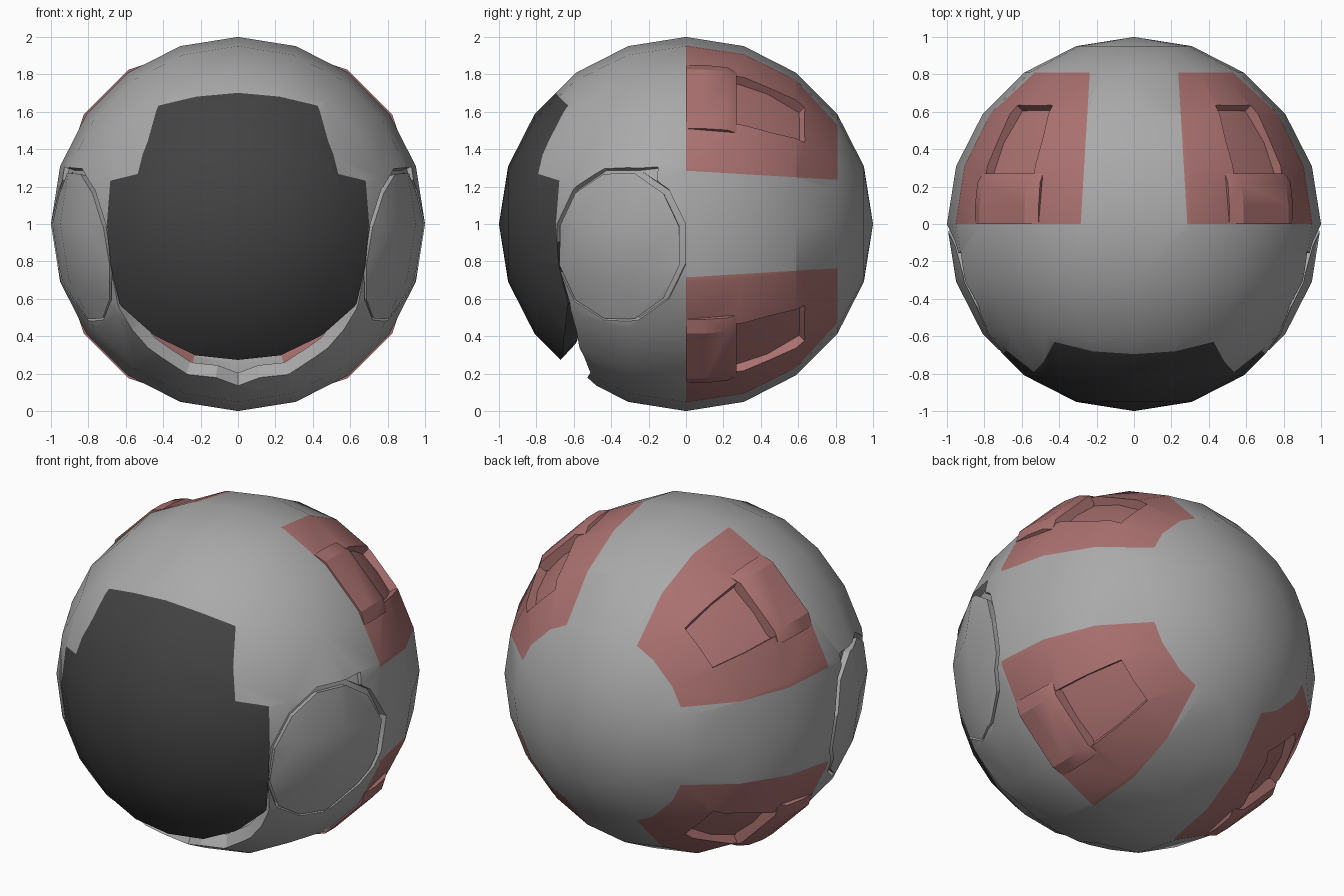
import bpy, bmesh, math
from mathutils import Vector, Matrix

cube = bpy.data.objects.get("Cube")
if cube:
    bpy.data.objects.remove(cube)


def material(name, rgb):
    m = bpy.data.materials.new(name)
    m.use_nodes = True
    m.diffuse_color = (*rgb, 1)
    m.node_tree.nodes["Principled BSDF"].inputs["Base Color"].default_value = (*rgb, 1)
    return m


GREY = material("grey shell", (0.40, 0.40, 0.40))
RED = material("dull red", (0.40, 0.165, 0.16))
DARK = material("dark visor", (0.055, 0.055, 0.055))
CENTRE = (0, 0, 1)


def make_object(name, bm, mats):
    bmesh.ops.recalc_face_normals(bm, faces=bm.faces)
    mesh = bpy.data.meshes.new(name)
    bm.to_mesh(mesh)
    bm.free()
    for m in mats:
        mesh.materials.append(m)
    ob = bpy.data.objects.new(name, mesh)
    ob.location = CENTRE
    bpy.context.collection.objects.link(ob)
    return ob


def ball():
    """Low-poly sphere whose poles lie along the y axis."""
    bm = bmesh.new()
    bmesh.ops.create_uvsphere(bm, u_segments=20, v_segments=10, radius=1,
                              matrix=Matrix.Rotation(math.pi / 2, 4, 'X'))
    return bm


def radial_cutter(outline, r_in, r_out, mat_index=0):
    """Wedge through an outline on the sphere, with walls aimed at its centre."""
    dirs = [Vector(p).normalized() for p in outline]
    mid = sum(dirs, Vector()).normalized()
    bm = bmesh.new()
    low = [bm.verts.new(d * r_in) for d in dirs]
    high = [bm.verts.new(d * r_out) for d in dirs]
    low_mid, high_mid = bm.verts.new(mid * r_in), bm.verts.new(mid * r_out)
    for i in range(len(dirs)):
        j = (i + 1) % len(dirs)
        bm.faces.new((low[i], low[j], high[j], high[i]))
        bm.faces.new((low[j], low[i], low_mid))
        bm.faces.new((high[i], high[j], high_mid))
    for f in bm.faces:
        f.material_index = mat_index
    ob = make_object("cutter", bm, [GREY, RED])
    ob.hide_render = True
    return ob


def finish(ob, thickness, cuts):
    """Thicken the shell, run its cuts, bake the result and smooth it."""
    if thickness:
        sol = ob.modifiers.new("thickness", 'SOLIDIFY')
        sol.thickness, sol.offset = thickness, -1
    for cutter, operation in cuts:
        mod = ob.modifiers.new("cut", 'BOOLEAN')
        mod.object, mod.operation, mod.solver = cutter, operation, 'EXACT'
    bpy.context.view_layer.update()
    graph = bpy.context.evaluated_depsgraph_get()
    mesh = bpy.data.meshes.new_from_object(ob.evaluated_get(graph))
    ob.modifiers.clear()
    ob.data = mesh
    for cutter, _ in cuts:
        bpy.data.objects.remove(cutter)
    bpy.ops.object.select_all(action='DESELECT')
    ob.select_set(True)
    bpy.context.view_layer.objects.active = ob
    bpy.ops.object.shade_smooth_by_angle(angle=math.radians(25))


def front_outline(half):
    """Mirror half an outline (x, z) and lay it on the front of the sphere."""
    loop = half + [(-x, z) for x, z in reversed(half) if x > 0]
    return [(x, -math.sqrt(1 - x * x - z * z), z) for x, z in loop]


def side_outline(points, side):
    return [(side * math.sqrt(1 - y * y - z * z), y, z) for y, z in points]


def ellipse(cy, cz, ry, rz, n=12):
    angles = [math.tau * (i + 0.5) / n for i in range(n)]
    return [(cy + ry * math.cos(a), cz + rz * math.sin(a)) for a in angles]


# Outlines of the visor and of the opening, which leaves a gap under the chin
brow = [(0, 0.71), (0.22, 0.69), (0.43, 0.64), (0.49, 0.45), (0.54, 0.27),
        (0.69, 0.235), (0.71, 0), (0.69, -0.22)]
visor_half = brow + [(0.64, -0.43), (0.47, -0.59), (0.23, -0.71), (0, -0.735)]
opening_half = brow + [(0.65, -0.43), (0.57, -0.57), (0.42, -0.72),
                       (0.28, -0.81), (0.12, -0.835), (0, -0.875)]

# Visor
visor = make_object("visor", ball(), [DARK])
finish(visor, 0.12, [(radial_cutter(front_outline(visor_half), 0.3, 2.5), 'INTERSECT')])

# Shell, with panel edges cut into the rear half and coloured by position
bm = ball()


def panel_limit(y):
    return 0.285 - 0.06 * y


def in_band(f):
    return 0 < f.calc_center_median().y < 0.8


for axis in (0, 2):
    for s in (-1, 1):
        normal, point = Vector((0, 0.06, 0)), Vector()
        normal[axis], point[axis] = s, s * panel_limit(0)
        faces = [f for f in bm.faces if in_band(f)]
        edges = {e for f in faces for e in f.edges}
        verts = {v for f in faces for v in f.verts}
        bmesh.ops.bisect_plane(bm, geom=faces + list(edges) + list(verts), dist=1e-5,
                               plane_co=point, plane_no=normal.normalized())
for f in bm.faces:
    c = f.calc_center_median()
    if in_band(f) and min(abs(c.x), abs(c.z)) > panel_limit(c.y):
        f.material_index = 1
shell = make_object("shell", bm, [GREY, RED])

cuts = [(radial_cutter(front_outline(opening_half), 0.3, 2.5), 'DIFFERENCE')]
window = [(0.54, 0.27, 0.80), (0.69, 0.27, 0.69), (0.80, 0.27, 0.54), (0.74, 0.46, 0.50),
          (0.63, 0.64, 0.44), (0.54, 0.64, 0.54), (0.44, 0.64, 0.63), (0.50, 0.46, 0.74)]
notch = [(-0.45, 0.22), (-0.38, 0.285), (-0.15, 0.31), (-0.16, 0.24), (-0.1, 0.18)]
for sx in (-1, 1):
    groove = side_outline(ellipse(-0.35, -0.11, 0.36, 0.425), sx)
    cuts.append((radial_cutter(groove, 0.955, 1.3), 'DIFFERENCE'))
    cuts.append((radial_cutter(side_outline(notch, sx), 0.96, 1.3), 'DIFFERENCE'))
    for sz in (-1, 1):
        outline = [(sx * x, y, sz * z) for x, y, z in window]
        cuts.append((radial_cutter(outline, 0.945, 1.3, 1), 'DIFFERENCE'))
finish(shell, 0.08, cuts)

# Round ear covers
for side, sx in (("left", 1), ("right", -1)):
    cover = make_object(side + "_ear_cover", ball(), [GREY])
    outline = side_outline(ellipse(-0.36, -0.12, 0.335, 0.405), sx)
    finish(cover, 0.075, [(radial_cutter(outline, 0.3, 1.5), 'INTERSECT')])

# Raised pads between each recess and the middle seam
section = [(0.51, 0.85), (0.585, 0.825), (0.825, 0.585), (0.85, 0.51), (0.62, 0.62)]
for side, sx in (("left", 1), ("right", -1)):
    for level, sz in (("upper", 1), ("lower", -1)):
        bm = bmesh.new()
        for y, k in ((0.002, 1), (0.1, 1), (0.22, 0.985), (0.27, 0.955)):
            for x, z in section:
                bm.verts.new((sx * x * k, y, sz * z * k))
        hull = bmesh.ops.convex_hull(bm, input=bm.verts)
        loose = {v for v in hull["geom_interior"] if isinstance(v, bmesh.types.BMVert)}
        bmesh.ops.delete(bm, geom=list(loose), context='VERTS')
        finish(make_object(f"{level}_{side}_pad", bm, [RED]), 0, [])
